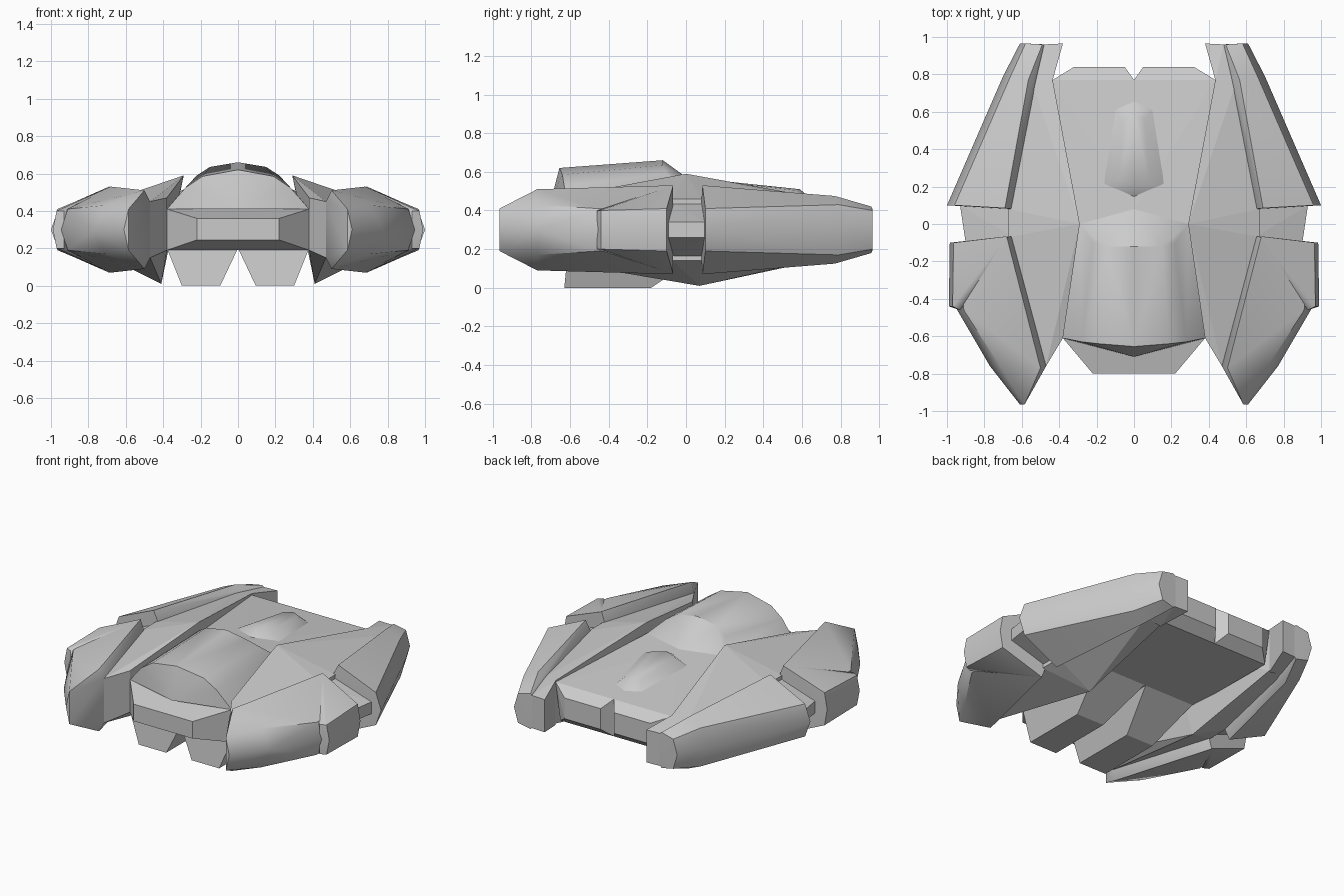
import bpy, bmesh

MID = 0.3  # height of the horizontal symmetry plane of the wings and pods


def flip_z(pts):
    return pts + [(x, y, 2 * MID - z) for x, y, z in pts]


def flip_x(pts):
    return pts + [(-x, y, z) for x, y, z in pts]


def shell(name, pts, both_sides=False, smooth=0):
    """Faceted solid wrapped around a few corner points."""
    bm = bmesh.new()
    for p in pts:
        bm.verts.new(p)
    bmesh.ops.remove_doubles(bm, verts=bm.verts[:], dist=0.0005)
    bmesh.ops.convex_hull(bm, input=bm.verts[:])
    loose = [v for v in bm.verts if not v.link_faces]
    bmesh.ops.delete(bm, geom=loose, context='VERTS')
    bmesh.ops.dissolve_limit(bm, angle_limit=0.02, verts=bm.verts[:], edges=bm.edges[:])
    bmesh.ops.recalc_face_normals(bm, faces=bm.faces[:])
    me = bpy.data.meshes.new(name)
    bm.to_mesh(me)
    bm.free()
    ob = bpy.data.objects.new(name, me)
    bpy.context.collection.objects.link(ob)
    if both_sides:
        ob.modifiers.new("Mirror", 'MIRROR').use_mirror_merge = False
    if smooth:
        bpy.ops.object.select_all(action='DESELECT')
        bpy.context.view_layer.objects.active = ob
        ob.select_set(True)
        bpy.ops.object.shade_smooth_by_angle(angle=smooth)
    return ob


DECK_FRONT = (0.29, 0, 0.515)   # where cockpit, deck and wing wall meet
NOSE_CORNER = (0.38, -0.61, 0.41)
DECK_MID = (0, 0.08, 0.515)
DECK_CORNER = (0.435, 0.77, 0.44)

# Central hull with flat rear deck, sunk between the wings
shell("hull", flip_x([
    DECK_FRONT, DECK_CORNER, NOSE_CORNER,
    (0.38, -0.61, 0.19), (0.40, 0.77, 0.19)]) + [DECK_MID])

# Domed cockpit roof
shell("cockpit", flip_x([
    NOSE_CORNER, (0.28, -0.63, 0.525), (0.19, -0.64, 0.585),
    DECK_FRONT, (0.15, -0.12, 0.635), (0.22, -0.10, 0.59), (0.29, 0, 0.45)])
    + [(0, -0.655, 0.62), (0, -0.71, 0.41), (0, -0.12, 0.66), DECK_MID, (0, 0.08, 0.45)],
    smooth=0.6)

# Tapered nose block
shell("nose", flip_x([
    NOSE_CORNER, (0.38, -0.61, 0.19),
    (0.22, -0.80, 0.36), (0.22, -0.80, 0.245)]) + [(0, -0.70, 0.386)])

# Raised blister on the rear deck
shell("deck_blister", flip_x([
    (0.11, 0.62, 0.445), (0.175, 0.21, 0.49), (0.08, 0.24, 0.54), (0.055, 0.56, 0.505)])
    + [(0, 0.67, 0.44), (0, 0.135, 0.50), (0, 0.21, 0.55), (0, 0.59, 0.51)], smooth=0.7)

# Twin rear exhaust blocks
shell("exhaust_block", [
    (0, 0.77, 0.44), (0, 0.77, 0.19), (0.435, 0.77, 0.44), (0.40, 0.77, 0.19),
    (0.05, 0.84, 0.39), (0.05, 0.84, 0.25), (0.32, 0.84, 0.39), (0.32, 0.84, 0.25)], True)

# Twin belly blocks the craft stands on
shell("belly_block", [
    (0, -0.61, 0.20), (0.38, -0.61, 0.20), (0, 0.12, 0.20), (0.38, 0.12, 0.20),
    (0.095, -0.63, 0), (0.30, -0.63, 0), (0.095, -0.18, 0), (0.30, -0.18, 0)], True)

# Wing plates joining hull and pods, peaking beside the cockpit
root = [(0.29, 0, 0.59), (0.41, 0.07, 0.01), (0.38, 0, 0.2)]
shell("front_wing", root + [(0.38, -0.61, 0.47), (0.38, -0.61, 0.19)] + flip_z([
    (0.47, -0.76, 0.45), (0.67, -0.07, 0.46)]), True)
shell("rear_wing", root + [(0.435, 0.77, 0.45), (0.435, 0.77, 0.16)] + flip_z([
    (0.67, -0.07, 0.46), (0.67, 0.08, 0.46), (0.55, 0.77, 0.43)]), True)
shell("wing_tail", flip_z([
    (0.435, 0.77, 0.45), (0.55, 0.77, 0.43), (0.48, 0.96, 0.41), (0.38, 0.965, 0.41)]), True)

# Short strut in the gap between the pods
shell("pod_strut", flip_z([
    (0.60, -0.10, 0.46), (0.60, 0.09, 0.46), (0.90, -0.10, 0.34), (0.93, 0.10, 0.34)]), True)

# Front pods
shell("front_pod", flip_z([
    (0.585, -0.965, 0.41), (0.61, -0.965, 0.30), (0.50, -0.77, 0.51), (0.47, -0.76, 0.45),
    (0.68, -0.07, 0.53), (0.65, -0.065, 0.45), (0.71, -0.77, 0.43), (0.77, -0.76, 0.30),
    (0.91, -0.46, 0.41), (0.945, -0.46, 0.30), (0.93, -0.10, 0.41), (0.95, -0.10, 0.30)]),
    True, 0.8)

# Wedge armour on the outside of the front pods
shell("pod_armour", flip_z([
    (0.68, -0.066, 0.53), (0.90, -0.42, 0.41), (0.93, -0.46, 0.40),
    (0.965, -0.10, 0.41), (0.985, -0.10, 0.30), (0.97, -0.44, 0.40), (0.99, -0.44, 0.30)]),
    True, 0.8)

# Rear pods
shell("rear_pod", flip_z([
    (0.69, 0.085, 0.53), (0.65, 0.08, 0.45), (0.96, 0.10, 0.41), (1.0, 0.10, 0.30),
    (0.565, 0.77, 0.475), (0.53, 0.77, 0.43), (0.66, 0.79, 0.43), (0.70, 0.79, 0.30),
    (0.49, 0.96, 0.42), (0.47, 0.96, 0.40), (0.58, 0.965, 0.40), (0.61, 0.965, 0.30)]),
    True, 0.8)
